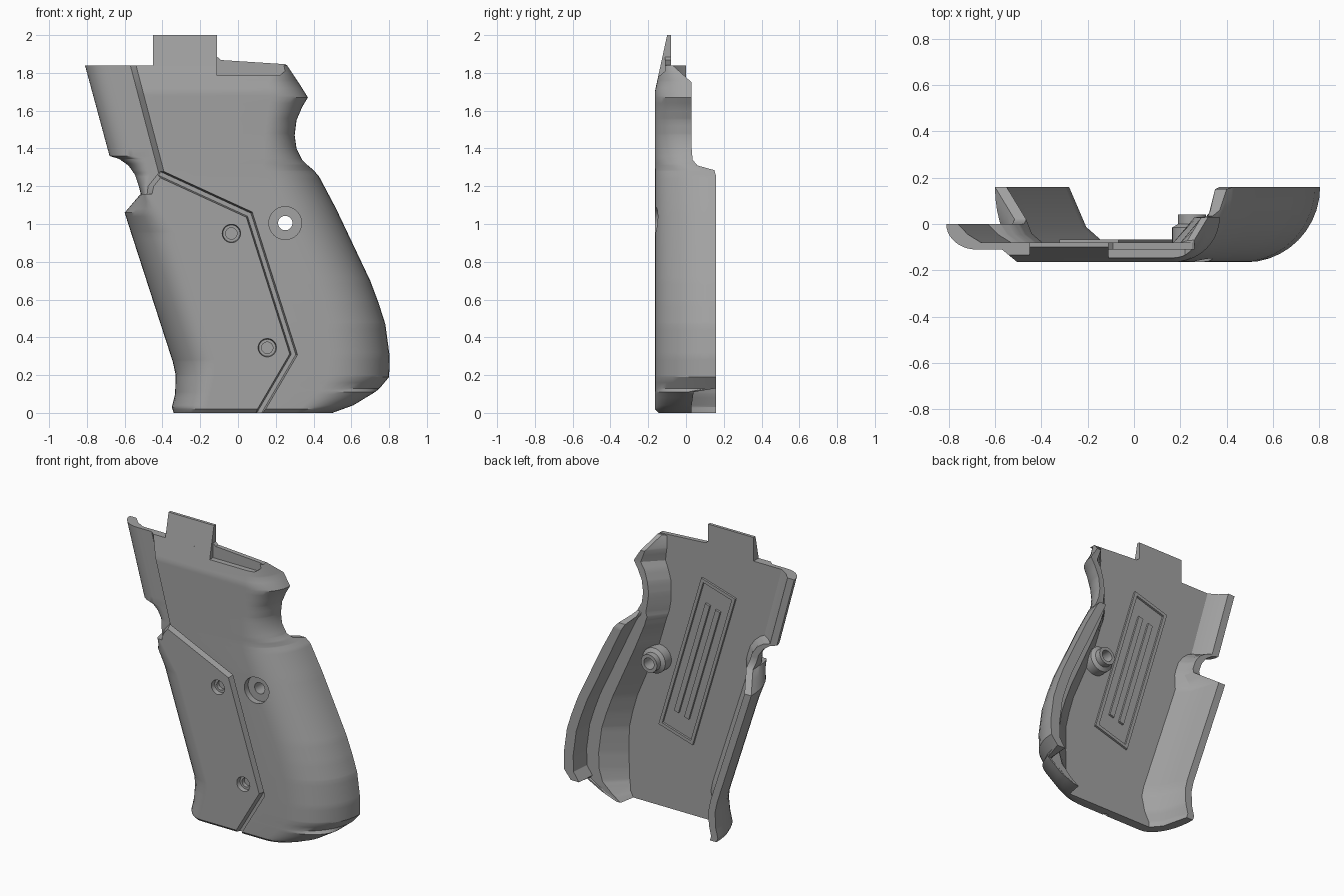
import bpy, bmesh, math
from mathutils import Vector

if "Cube" in bpy.data.objects:
    bpy.data.objects.remove(bpy.data.objects["Cube"])

grey = bpy.data.materials.new("satin grey")
grey.use_nodes = True
TONE = (0.36, 0.36, 0.36, 1)
grey.diffuse_color = TONE
grey.node_tree.nodes["Principled BSDF"].inputs["Base Color"].default_value = TONE

FRONT, BACK = -0.165, -0.08      # face plane and inner plane


def loft(name, rings, wrap=False):
    """Skin a run of closed rings; cap the ends unless wrapped."""
    bm = bmesh.new()
    rows = [[bm.verts.new(p) for p in ring] for ring in rings]
    pairs = list(zip(rows, rows[1:])) + ([(rows[-1], rows[0])] if wrap else [])
    for a, b in pairs:
        for i in range(len(a)):
            j = (i + 1) % len(a)
            bm.faces.new((a[i], a[j], b[j], b[i]))
    if not wrap:
        bm.faces.new(rows[0])
        bm.faces.new(rows[-1])
    bmesh.ops.recalc_face_normals(bm, faces=bm.faces)
    mesh = bpy.data.meshes.new(name)
    bm.to_mesh(mesh)
    bm.free()
    mesh.materials.append(grey)
    ob = bpy.data.objects.new(name, mesh)
    bpy.context.collection.objects.link(ob)
    return ob


def prism(name, outline, y0, y1):
    return loft(name, [[(x, y, z) for x, z in outline] for y in (y0, y1)])


def lathe(name, x, z, profile, steps=32):
    """Turn a closed (radius, y) profile about an axis along y."""
    angles = [math.tau * i / steps for i in range(steps)]
    return loft(name, [[(x + r * math.cos(a), y, z + r * math.sin(a))
                        for r, y in profile] for a in angles], True)


def disc(name, x, z, r0, y0, r1, y1, steps=32):
    return loft(name, [[(x + r * math.cos(math.tau * i / steps), y,
                         z + r * math.sin(math.tau * i / steps))
                        for i in range(steps)] for r, y in ((r0, y0), (r1, y1))])


def cut(target, cutter):
    cutter.hide_render = True
    mod = target.modifiers.new("cut", "BOOLEAN")
    mod.operation, mod.solver, mod.object = "DIFFERENCE", "EXACT", cutter
    bpy.context.view_layer.objects.active = target
    bpy.ops.object.modifier_apply(modifier=mod.name)
    bpy.data.objects.remove(cutter)


def sample(table, z):
    """Interpolate rows keyed by falling height."""
    for a, b in zip(table, table[1:]):
        if a[0] >= z >= b[0]:
            t = (a[0] - z) / (a[0] - b[0])
            return [p + (q - p) * t for p, q in zip(a[1:], b[1:])]
    return table[-1][1:]


# Front edge: height, x, rim depth, rounding width, inner foot
left_edge = [
    (1.84, -.81, 0, .13, .15), (1.36, -.68, 0, .13, .15), (1.345, -.63, 0, .13, .13),
    (1.31, -.58, 0, .1, .12), (1.26, -.545, 0, .08, .12), (1.2, -.525, 0, .04, .12),
    (1.16, -.515, .02, .03, .12), (1.06, -.6, .16, .18, .2), (.95, -.565, .16, .22, .2),
    (.27, -.345, .16, .22, .2), (.2, -.33, .16, .2, .2), (.1, -.333, .16, .18, .18),
    (.03, -.35, .16, .18, .16), (0, -.34, .16, .17, .15)]
# Rear edge: height, x, rim depth, rounding width, rim, shelf, inner foot
right_edge = [
    (1.84, .26, -.07, .08, .01, .03, .06), (1.75, .32, .03, .16, .01, .03, .12),
    (1.67, .37, .03, .2, .01, .05, .16), (1.62, .34, .03, .18, .01, .05, .15),
    (1.55, .31, .03, .16, .01, .04, .14), (1.47, .3, .03, .16, .01, .04, .13),
    (1.4, .31, .03, .17, .01, .04, .14), (1.34, .34, .035, .2, .02, .06, .16),
    (1.31, .37, .06, .24, .04, .1, .18), (1.285, .4, .15, .26, .05, .12, .2),
    (1.25, .43, .16, .28, .06, .14, .22), (1.08, .52, .16, .3, .07, .16, .26),
    (.7, .7, .16, .32, .07, .17, .28), (.58, .745, .16, .32, .07, .17, .29),
    (.47, .78, .16, .32, .07, .17, .3), (.3, .803, .16, .32, .07, .17, .32),
    (.19, .8, .16, .32, .07, .17, .32), (.13, .75, .16, .31, .06, .14, .27),
    (.11, .725, .04, .3, .02, .12, .25), (.04, .61, .03, .26, .02, .08, .14),
    (0, .5, .03, .2, .01, .03, .05)]


def section(z):
    xl, yl, wl, foot = sample(left_edge, z)
    xr, yr, wr, rim, shelf, base = sample(right_edge, z)
    face = FRONT
    if z > 1.7:
        face += (z - 1.7) * .217
    if z < .02:
        face += .02 - z
    # upper front strip sits lower than the main face
    if z >= 1.27:
        step, strip = -.42 - (z - 1.27) * .263, -.11
    elif z >= 1.16:
        step, strip = -.42 - (1.27 - z) * .8, -.11
    else:
        step, strip = xl + wl + .01, face
    arc = [math.pi / 2 * i / 10 for i in range(11)]
    ring = [(xl + wl * (1 - math.cos(a)), yl + (strip - yl) * math.sin(a)) for a in arc]
    ring += [(max(step, xl + wl + .004), strip), (max(step, xl + wl) + .03, face)]
    ring += [(xr - wr * (1 - math.cos(a)), yr + (face - yr) * math.sin(a))
             for a in reversed(arc)]
    ledge = min(.03, yr - .002)
    ring += [(xr - rim, yr), (xr - rim - .01, ledge), (xr - shelf, ledge), (xr - base, BACK)]
    ring += [(xl + foot, BACK), (xl + foot * .62, yl * .2 - .045), (xl + .05, yl)]
    return [(x, y, z) for x, y in ring]


heights = {row[0] for row in left_edge + right_edge} | {i * .04 for i in range(46)}
heights |= {1.27, 1.159, 1.7, .02}
body = loft("grip_shell", [section(z) for z in sorted(heights)])

# Groove that separates the side panel from the frame
path = [Vector(p) for p in ((-.45, 1.284), (.06, 1.05), (.295, .31), (.09, -.04))]


def offset(d):
    normals = [Vector((-(b - a).y, (b - a).x)).normalized() for a, b in zip(path, path[1:])]
    pts = []
    for i, p in enumerate(path):
        n, m = normals[max(i - 1, 0)], normals[min(i, len(normals) - 1)]
        pts.append(p + (n + m) * d / (1 + n.dot(m)))
    return pts


def ribbon(y, low, high):
    return [(p.x, y, p.y) for p in offset(low) + offset(high)[::-1]]


cut(body, loft("groove_cutter", [ribbon(-.125, -.012, .01), ribbon(-.2, -.026, .026)]))

# Upper ledge recess
cut(body, prism("ledge_cutter", [(-.11, 1.787), (.22, 1.787), (.4, 1.92), (-.11, 2)], -.3, -.11))

# Screw pockets and the through hole
for sx, sz in ((-.035, .95), (.155, .345)):
    cut(body, disc("screw_cutter", sx, sz, .053, -.2, .045, -.135))
    cut(body, disc("screw_cutter", sx, sz, .03, -.2, .03, -.11))
cut(body, disc("pocket_cutter", .25, 1.005, .087, -.3, .087, -.125))
cut(body, disc("hole_cutter", .25, 1.005, .038, -.3, .038, .2))

# Stepped boss behind the through hole
boss = lathe("rear_boss", .25, 1.005, [(.038, -.12), (.038, .04), (.06, .04), (.06, 0),
                                      (.085, -.015), (.085, -.12)])

# Top tab and sloping top rib
tab = loft("top_tab", [[(x, -.135, 1.838), (x, -.1, 2), (x, BACK, 2), (x, BACK, 1.838)]
                       for x in (-.45, -.11)])
rib = prism("top_rib", [(-.11, 1.838), (.262, 1.838), (.25, 1.846), (-.09, 1.868), (-.11, 1.885)],
            -.11, BACK)

# Raised frame and bars on the inner face, aligned with the grip rake
axis = Vector((.285, -.958))
side = Vector((.958, .285))
middle = Vector((-.035, 1.055))


def bar(name, u, v, length, width):
    c = middle + axis * u + side * v
    corners = [c + axis * length * a + side * width * b
               for a, b in ((-.5, -.5), (.5, -.5), (.5, .5), (-.5, .5))]
    return prism(name, corners, BACK - .01, BACK + .014)


for s in (-1, 1):
    bar("inner_frame_side", 0, s * .122, 1.12, .022)
    bar("inner_frame_end", s * .549, 0, .022, .23)
    bar("inner_bar", 0, s * .04, .82, .035)

for ob in (body, boss):
    bpy.ops.object.select_all(action="DESELECT")
    ob.select_set(True)
    bpy.context.view_layer.objects.active = ob
    bpy.ops.object.shade_smooth_by_angle(angle=math.radians(28))
